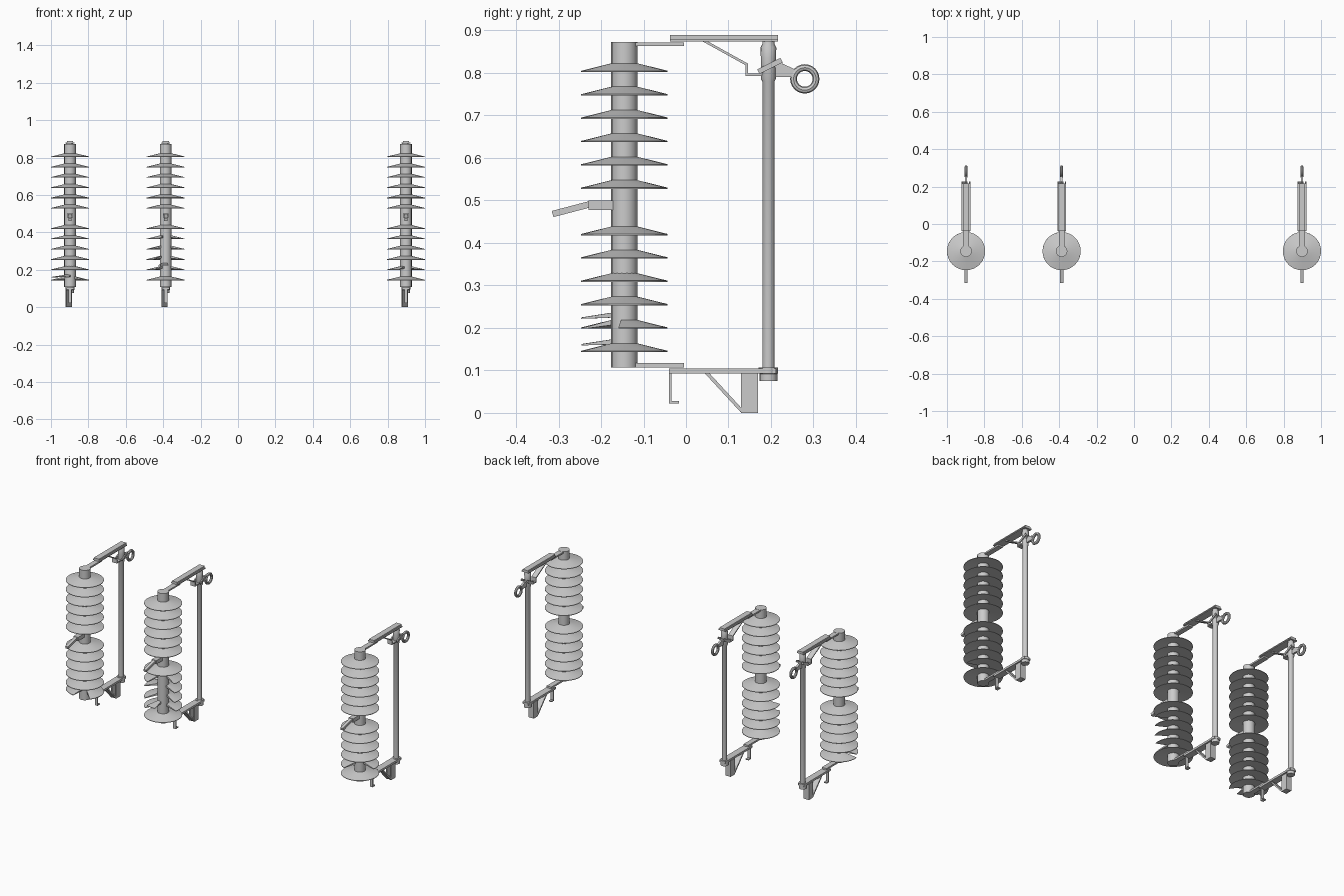
import bpy, bmesh
from math import radians, cos, sin, pi
from mathutils import Vector, Matrix

if "Cube" in bpy.data.objects:
    bpy.data.objects.remove(bpy.data.objects["Cube"])

Y_CORE, Y_TUBE = -0.145, 0.194


def finish(bm, name, x):
    bmesh.ops.recalc_face_normals(bm, faces=bm.faces)
    me = bpy.data.meshes.new(name)
    bm.to_mesh(me)
    bm.free()
    ob = bpy.data.objects.new(name, me)
    ob.location.x = x
    bpy.context.collection.objects.link(ob)
    bpy.ops.object.select_all(action='DESELECT')
    ob.select_set(True)
    bpy.context.view_layer.objects.active = ob
    bpy.ops.object.shade_smooth_by_angle(angle=radians(30))
    return ob


def lathe(bm, profile, y, z, start=0, sweep=360, n=32, closed=True, skew=0):
    """Revolve (r, z) points about a vertical axis; a partial sweep gets capped ends."""
    full = sweep >= 360
    steps = n if full else max(4, int(n * sweep / 360))
    rings = []
    for i in range(steps + (0 if full else 1)):
        t = i / steps
        ring = []
        for r, h in profile:
            a = radians(start + sweep * t + (0 if full else skew * (r > 0.06) * (1 - 2 * t)))
            ring.append(bm.verts.new((r * cos(a), y + r * sin(a), z + h)))
        rings.append(ring)
    m = len(profile)
    for i in range(steps):
        a, b = rings[i], rings[(i + 1) % len(rings)]
        for j in range(m if closed else m - 1):
            k = (j + 1) % m
            bm.faces.new((a[j], a[k], b[k], b[j]))
    if not full:
        bm.faces.new(rings[0])
        bm.faces.new(rings[-1])
    elif not closed:
        bm.faces.new([r[0] for r in rings])
        bm.faces.new([r[-1] for r in rings])


def prism(bm, pts, width, cx=0):
    """Extrude a (y, z) outline across x."""
    a = [bm.verts.new((cx - width / 2, y, z)) for y, z in pts]
    b = [bm.verts.new((cx + width / 2, y, z)) for y, z in pts]
    bm.faces.new(a)
    bm.faces.new(b)
    for i in range(len(pts)):
        j = (i + 1) % len(pts)
        bm.faces.new((a[i], a[j], b[j], b[i]))


def box(bm, y0, y1, z0, z1, width, cx=0):
    prism(bm, [(y0, z0), (y1, z0), (y1, z1), (y0, z1)], width, cx)


def strip(bm, path, thick, width, cx=0):
    """Bent flat metal strip following a (y, z) path."""
    pts = [Vector(p) for p in path]
    left, right = [], []
    for i, p in enumerate(pts):
        d0 = (p - pts[max(i - 1, 0)]).normalized()
        d1 = (pts[min(i + 1, len(pts) - 1)] - p).normalized()
        d = (d0 + d1).normalized()
        ref = d1 if d1.length else d0
        n = Vector((-d.y, d.x)) * (thick / 2) / max(d.dot(ref), 0.4)
        left.append(p + n)
        right.append(p - n)
    prism(bm, left + right[::-1], width, cx)


SHED = [(0.029, 0.021), (0.102, 0.003), (0.102, 0.0), (0.029, 0.009)]
SHED_Z = [0.143 + 0.055 * i for i in range(6)] + [0.527 + 0.055 * i for i in range(6)]


def cutout(label, x, broken, shard=None):
    # insulator core with sheds; broken maps shed index -> missing sector
    bm = bmesh.new()
    lathe(bm, [(0.031, 0.107), (0.031, 0.873)], Y_CORE, 0, n=16, closed=False)
    finish(bm, label + "_insulator_core", x)
    bm = bmesh.new()
    for i, z in enumerate(SHED_Z):
        if i in broken:
            a, b = broken[i]
            lathe(bm, SHED, Y_CORE, z, b, 360 - (b - a), skew=7 if i % 2 else -5)
        else:
            lathe(bm, SHED, Y_CORE, z)
    finish(bm, label + "_insulator_sheds", x)

    # cracked shed piece left hanging
    if shard:
        z, a, sweep, tilt = shard
        bm = bmesh.new()
        lathe(bm, SHED, 0, 0, a, sweep, skew=6)
        mid = radians(a + sweep / 2)
        axis = Vector((-sin(mid), cos(mid), 0))
        bm.transform(Matrix.Translation((0, Y_CORE, z)) @ Matrix.Rotation(radians(tilt), 4, axis))
        finish(bm, label + "_broken_shed_piece", x)

    # mounting arm at the waist
    bm = bmesh.new()
    box(bm, -0.23, -0.17, 0.478, 0.5, 0.03)
    strip(bm, [(-0.226, 0.491), (-0.314, 0.468)], 0.015, 0.018)
    finish(bm, label + "_mounting_arm", x)

    # top bracket: insulator tab, channel, bent strut
    bm = bmesh.new()
    box(bm, -0.145, -0.005, 0.863, 0.872, 0.03)
    box(bm, -0.038, 0.217, 0.879, 0.889, 0.034)
    box(bm, -0.038, 0.217, 0.874, 0.880, 0.046)
    strip(bm, [(0.042, 0.876), (0.143, 0.82), (0.143, 0.796), (0.176, 0.796), (0.226, 0.825)],
          0.006, 0.03, -0.006)
    finish(bm, label + "_top_bracket", x)

    # bottom bracket: tab, bar, hook, strut and hinge cheek plates
    bm = bmesh.new()
    box(bm, -0.145, -0.005, 0.107, 0.117, 0.03)
    box(bm, -0.04, 0.212, 0.093, 0.105, 0.04)
    strip(bm, [(-0.037, 0.095), (-0.037, 0.025), (-0.017, 0.025)], 0.006, 0.018)
    strip(bm, [(0.048, 0.095), (0.13, 0.006), (0.168, 0.006)], 0.008, 0.032, -0.006)
    for s in (-1, 1):
        box(bm, 0.13, 0.17, 0.0, 0.095, 0.007, -0.006 + s * 0.0135)
    box(bm, 0.164, 0.17, 0.0, 0.095, 0.03, -0.006)
    finish(bm, label + "_bottom_bracket", x)

    # fuse tube with end ferrules
    bm = bmesh.new()
    lathe(bm, [(0.0145, 0.08), (0.0145, 0.78), (0.018, 0.787), (0.018, 0.835),
               (0.0185, 0.86), (0.0145, 0.868), (0.0145, 0.88)], Y_TUBE, 0, n=16, closed=False)
    lathe(bm, [(0.021, 0.075), (0.021, 0.092), (0.023, 0.093), (0.023, 0.107)],
          Y_TUBE, 0, n=16, closed=False)
    finish(bm, label + "_fuse_tube", x)

    # pull ring and its tapered arm
    bm = bmesh.new()
    n, m = 24, 8
    ring = [[bm.verts.new((0.008 * sin(2 * pi * j / m),
                           0.2795 + (0.0265 + 0.008 * cos(2 * pi * j / m)) * cos(2 * pi * i / n),
                           0.786 + (0.0265 + 0.008 * cos(2 * pi * j / m)) * sin(2 * pi * i / n)))
             for j in range(m)] for i in range(n)]
    for i in range(n):
        for j in range(m):
            a, b = ring[i], ring[(i + 1) % n]
            bm.faces.new((a[j], a[(j + 1) % m], b[(j + 1) % m], b[j]))
    prism(bm, [(0.195, 0.79), (0.255, 0.79), (0.262, 0.806), (0.218, 0.826), (0.195, 0.826)], 0.012)
    finish(bm, label + "_pull_ring", x)

    # slanted clamp around the upper ferrule
    bm = bmesh.new()
    for s in (-1, 1):
        strip(bm, [(0.17, 0.803), (0.225, 0.83)], 0.012, 0.006, s * 0.02)
    finish(bm, label + "_tube_clamp", x)


cutout("left", -0.898, {0: (185, 325)}, (0.150, 188, 85, -6))
cutout("middle", -0.387, {1: (240, 340), 2: (225, 345), 3: (215, 335), 4: (245, 345)},
       (0.213, 240, 45, -5))
cutout("right", 0.898, {1: (255, 345)})
